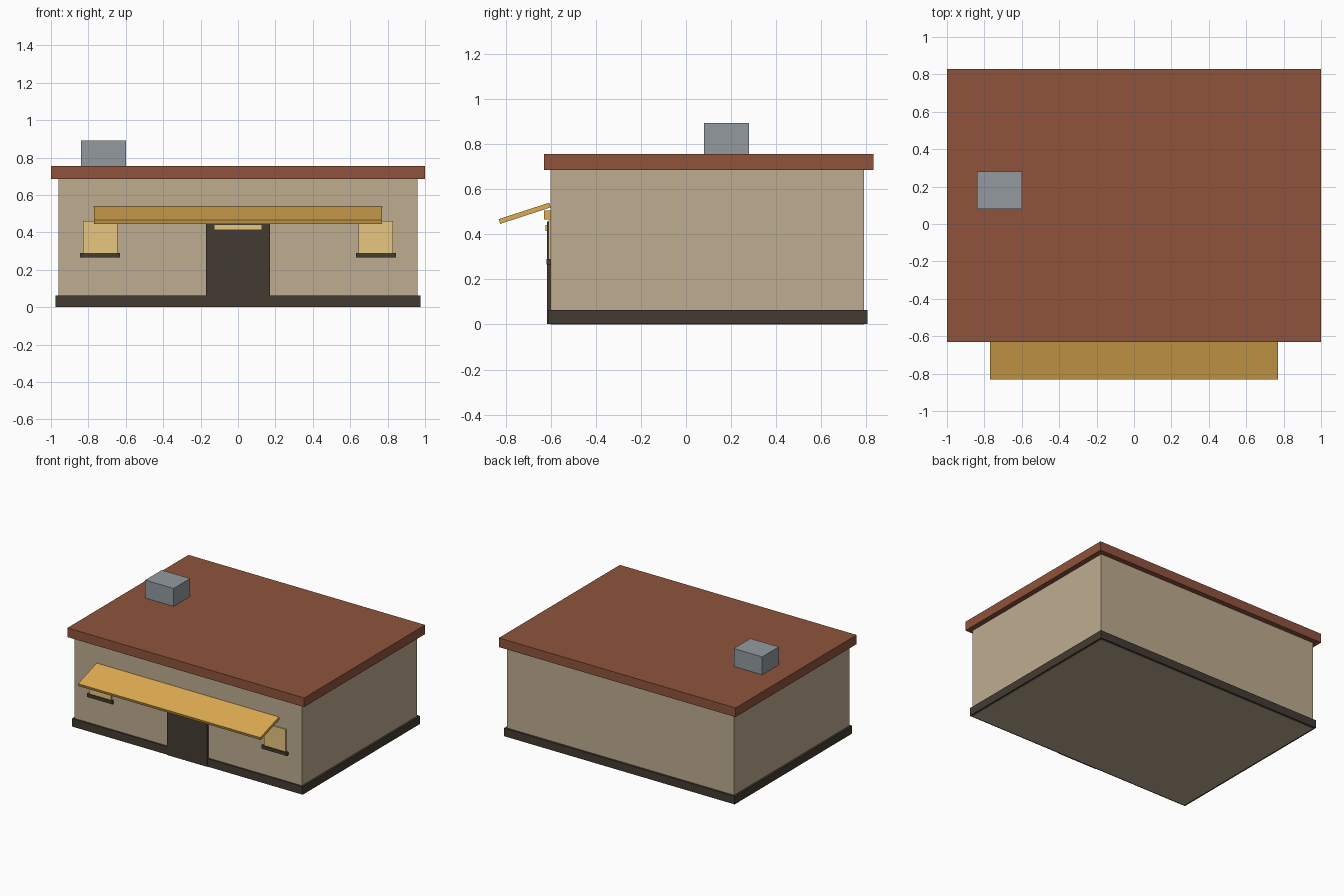
import bpy
import math

cube = bpy.data.objects.get("Cube")
if cube:
    bpy.data.objects.remove(cube, do_unlink=True)


def material(name, rgb):
    """Flat material from 0-255 display values, converted to linear."""
    colour = [((c / 255 + 0.055) / 1.055) ** 2.4 for c in rgb] + [1]
    mat = bpy.data.materials.new(name)
    mat.use_nodes = True
    mat.diffuse_color = colour
    mat.node_tree.nodes["Principled BSDF"].inputs["Base Color"].default_value = colour
    return mat


def box(name, x, y, z, mat, tilt=0):
    """Box from (min, max) ranges, optionally tilted about its own x axis."""
    ranges = (x, y, z)
    bpy.ops.mesh.primitive_cube_add(size=1, location=[(a + b) / 2 for a, b in ranges])
    obj = bpy.context.object
    obj.name = name
    obj.scale = [b - a for a, b in ranges]
    obj.rotation_euler.x = math.radians(tilt)
    obj.data.materials.append(mat)
    return obj


plaster = material("beige plaster", (190, 172, 144))
tile = material("red brown roof", (143, 83, 60))
dark = material("dark brown trim", (68, 59, 50))
canvas = material("ochre canvas", (222, 171, 80))
glass = material("warm glass", (233, 201, 128))
metal = material("grey metal", (147, 154, 160))

# Building shell
box("walls", (-0.96, 0.96), (-0.60, 0.79), (0, 0.69), plaster)
box("plinth", (-0.975, 0.975), (-0.612, 0.805), (0.002, 0.063), dark)
box("roof", (-1, 1), (-0.63, 0.83), (0.685, 0.755), tile)
box("roof_vent", (-0.84, -0.60), (0.08, 0.28), (0.75, 0.892), metal)

# Entrance
box("door", (-0.17, 0.17), (-0.615, -0.59), (0.001, 0.455), dark)
box("door_lamp", (-0.125, 0.125), (-0.622, -0.60), (0.415, 0.44), glass)
box("sign_board", (-0.34, 0.34), (-0.63, -0.59), (0.465, 0.505), canvas)

# Sloping awning over the front
box("awning", (-0.77, 0.77), (-0.8325, -0.5975), (0.4815, 0.5035), canvas, tilt=18)

# Matching windows with sills
for side, s in (("left", 1), ("right", -1)):
    box(side + "_window", sorted((s * 0.645, s * 0.83)), (-0.61, -0.59), (0.28, 0.46), glass)
    box(side + "_sill", sorted((s * 0.63, s * 0.845)), (-0.618, -0.59), (0.265, 0.29), dark)
